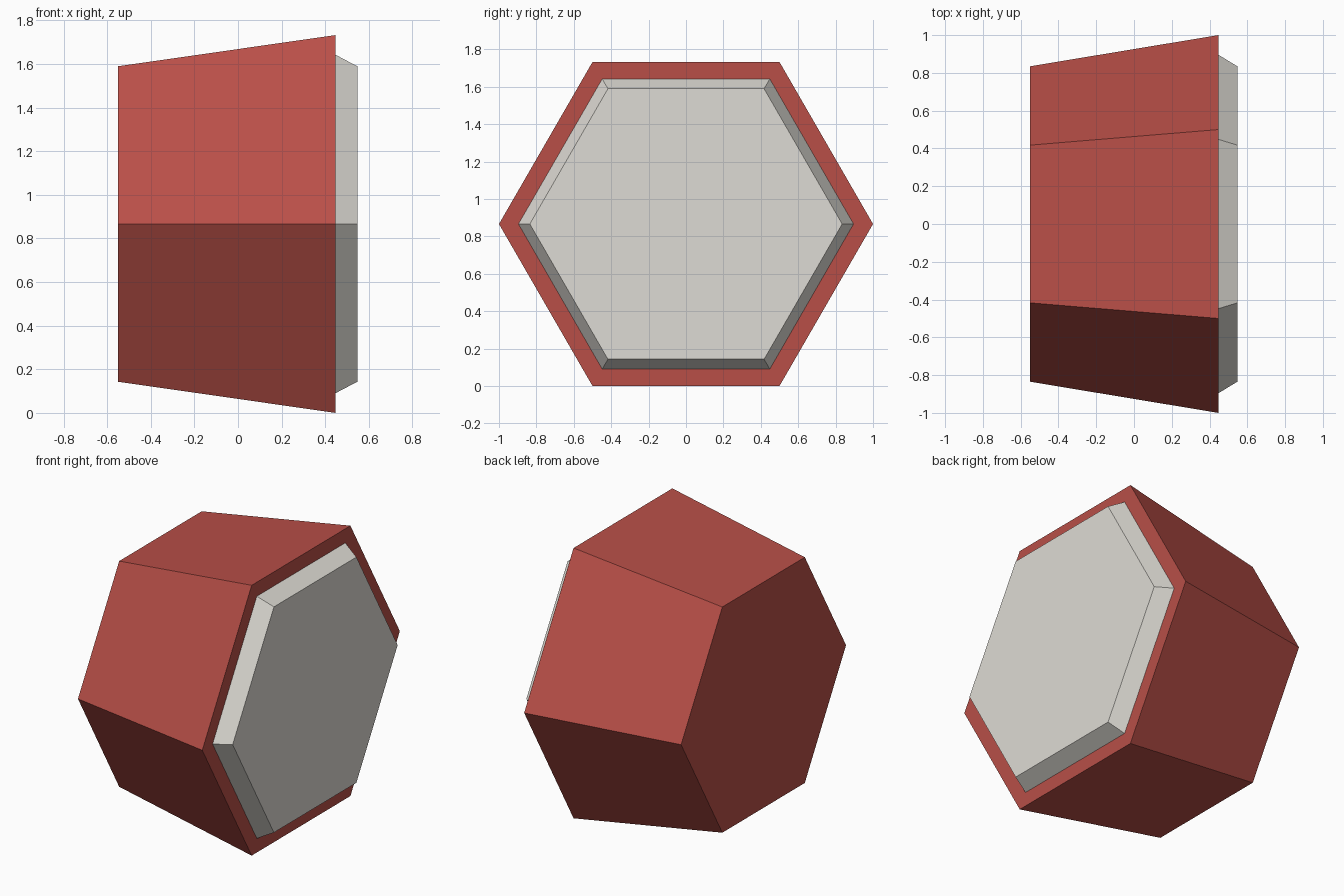
import bpy
import math
from mathutils import Matrix

if "Cube" in bpy.data.objects:
    bpy.data.objects.remove(bpy.data.objects["Cube"])

CENTRE_Z = math.sqrt(3) / 2   # apothem of the unit hexagon, so a flat side rests on the floor


def make_material(name, colour):
    mat = bpy.data.materials.new(name)
    mat.diffuse_color = (*colour, 1.0)
    mat.use_nodes = True
    mat.node_tree.nodes["Principled BSDF"].inputs["Base Color"].default_value = mat.diffuse_color
    return mat


def hex_frustum(name, x0, r0, x1, r1, mat):
    """Six-sided frustum lying along x, radius r0 at x0 and r1 at x1."""
    bpy.ops.mesh.primitive_cone_add(vertices=6, radius1=r0, radius2=r1, depth=x1 - x0)
    obj = bpy.context.object
    obj.name = name
    # Cone axis z -> x, corners pointing along +y and -y
    obj.data.transform(Matrix.Rotation(math.pi / 2, 4, 'Y'))
    obj.location = ((x0 + x1) / 2, 0, CENTRE_Z)
    obj.data.materials.append(mat)
    return obj


red = make_material("brick red", (0.48, 0.078, 0.064))
grey = make_material("warm light grey", (0.73, 0.71, 0.66))

# Tapered red body, wider at the front plate
hex_frustum("body", -0.55, 0.835, 0.447, 1.0, red)
# Bevelled plate, sunk slightly into the body
hex_frustum("face_plate", 0.437, 0.902, 0.547, 0.835, grey)
